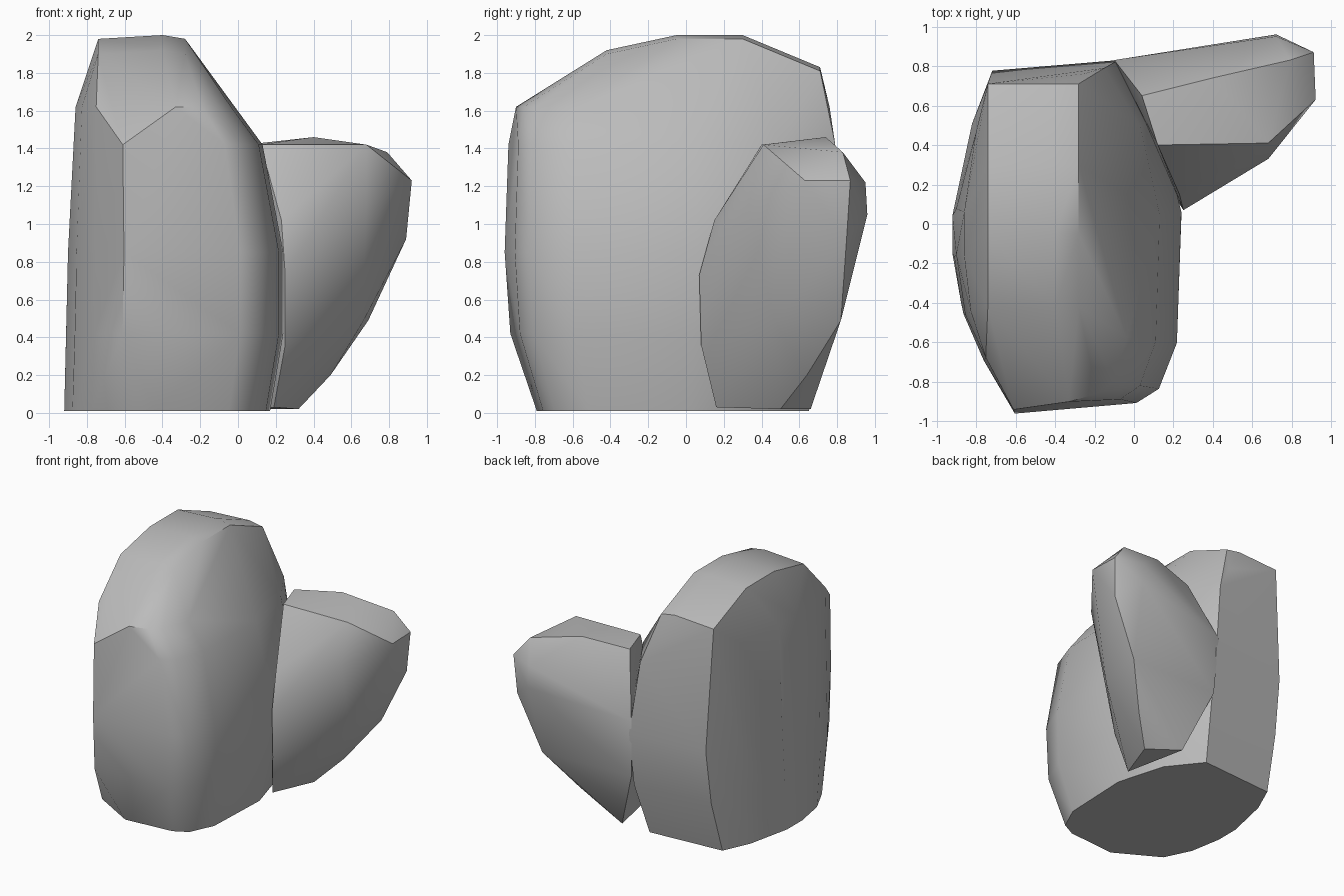
import bpy
import bmesh
import math

default_cube = bpy.data.objects.get("Cube")
if default_cube:
    bpy.data.objects.remove(default_cube, do_unlink=True)


def make_material(name, value):
    material = bpy.data.materials.new(name)
    material.use_nodes = True
    colour = (value, value, value, 1)
    material.diffuse_color = colour
    shader = material.node_tree.nodes["Principled BSDF"]
    shader.inputs["Base Color"].default_value = colour
    return material


def fit_outline(outline, left, right, front, back, height):
    """Stretch a unit outline into a level ring with the given limits."""
    return [
        (left + u * (right - left), front + v * (back - front), height)
        for u, v in outline
    ]


def make_boulder(name, points, material):
    """Wrap a convex stone around its guide points."""
    bm = bmesh.new()
    for point in points:
        bm.verts.new(point)

    # Wrap the points and drop any left inside the stone
    bmesh.ops.convex_hull(bm, input=bm.verts[:], use_existing_faces=False)
    loose = [vert for vert in bm.verts if not vert.link_faces]
    bmesh.ops.delete(bm, geom=loose, context="VERTS")

    # Merge nearly level facets into clean broken planes
    bmesh.ops.dissolve_limit(
        bm,
        angle_limit=math.radians(2),
        verts=bm.verts[:],
        edges=bm.edges[:],
    )
    bmesh.ops.recalc_face_normals(bm, faces=bm.faces[:])

    mesh = bpy.data.meshes.new(name)
    bm.to_mesh(mesh)
    bm.free()
    mesh.materials.append(material)

    # Soft facets with sharp edges along the strong breaks
    mesh.shade_smooth()
    mesh.set_sharp_from_angle(angle=math.radians(36))
    boulder = bpy.data.objects.new(name, mesh)
    bpy.context.scene.collection.objects.link(boulder)


stone = make_material("grey stone", 0.5)

# Tall slab: one chipped outline, refitted at each height
outline = [
    (0, 0.58), (0, 0.45), (0.04, 0.28), (0.13, 0.14), (0.8, 0.03),
    (0.9, 0.07), (0.98, 0.2), (1, 0.57), (0.9, 0.83), (0.72, 1),
    (0.16, 0.97), (0.07, 0.82),
]
cornered_outline = outline + [(0.26, 0)]

# The front corner is broken away at the foot and at the shoulder
tall_points = [(-0.44, -0.79, 0.01), (-0.33, -0.9, 1.62)]
tall_points += fit_outline(outline, -0.92, 0.17, -0.8, 0.65, 0.01)
tall_points += fit_outline(outline, -0.86, -0.02, -0.91, 0.76, 1.62)
for left, right, front, back, height in (
    (-0.91, 0.24, -0.93, 0.77, 0.42),
    (-0.9, 0.24, -0.96, 0.83, 0.85),
    (-0.87, 0.13, -0.94, 0.79, 1.42),
):
    tall_points += fit_outline(cornered_outline, left, right, front, back, height)

# Crown of the slab: a long arched ridge, highest in the middle
ridge = [(-0.42, 1.91), (-0.05, 1.99), (0.3, 1.99), (0.71, 1.82)]
for x, lift in ((-0.74, -0.01), (-0.4, 0.01), (-0.28, -0.01)):
    tall_points += [(x, y, z + lift) for y, z in ridge]
make_boulder("tall_boulder", tall_points, stone)

# Smaller stone leaning outward from the back corner
foot = [(0.32, 0.5, 0.02), (0.1, 0.66, 0.02), (0.19, 0.16, 0.03)]
front_edge = [(0.25, 0.08, 0.36), (0.25, 0.07, 0.73), (0.23, 0.15, 1.02)]
underside = [
    (0.49, 0.64, 0.2), (0.66, 0.47, 0.48), (0.69, 0.82, 0.49), (0.89, 0.85, 0.92),
]
rim = [
    (0.68, 0.33, 1.1), (0.92, 0.63, 1.23), (0.91, 0.87, 1.23),
    (0.72, 0.95, 1.22), (0.72, 0.96, 1.05),
]
top = [(0.12, 0.4, 1.42), (0.68, 0.41, 1.42), (0.79, 0.83, 1.38), (0.4, 0.74, 1.46)]
buried_root = [(0.04, 0.65, 1.42), (-0.1, 0.83, 0.95), (-0.08, 0.8, 0.5)]
leaning_points = foot + front_edge + underside + rim + top + buried_root
make_boulder("leaning_boulder", leaning_points, stone)
